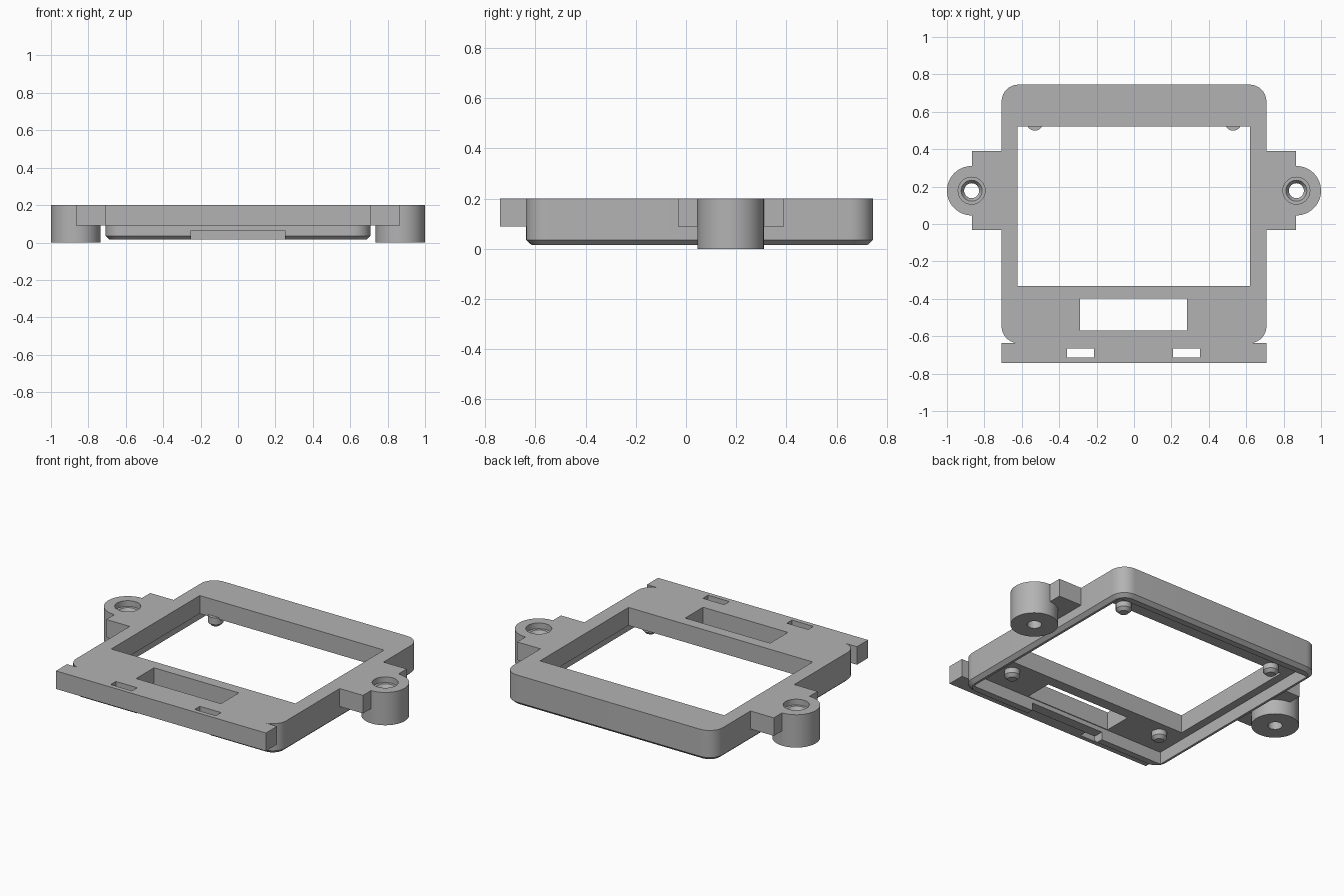
import bpy, bmesh, math

if "Cube" in bpy.data.objects:
    bpy.data.objects.remove(bpy.data.objects["Cube"])

plastic = bpy.data.materials.new("grey plastic")
plastic.diffuse_color = (0.45, 0.45, 0.45, 1)
plastic.use_nodes = True
plastic.node_tree.nodes["Principled BSDF"].inputs["Base Color"].default_value = plastic.diffuse_color


def loft(name, loops):
    """Closed solid through a stack of equal-length loops."""
    bm = bmesh.new()
    rings = [[bm.verts.new(p) for p in loop] for loop in loops]
    n = len(rings[0])
    bm.faces.new(rings[0][::-1])
    bm.faces.new(rings[-1])
    for a, b in zip(rings, rings[1:]):
        for i in range(n):
            j = (i + 1) % n
            bm.faces.new((a[i], a[j], b[j], b[i]))
    bmesh.ops.recalc_face_normals(bm, faces=bm.faces)
    me = bpy.data.meshes.new(name)
    bm.to_mesh(me)
    bm.free()
    me.materials.append(plastic)
    ob = bpy.data.objects.new(name, me)
    bpy.context.collection.objects.link(ob)
    return ob


def box(name, x0, x1, y0, y1, z0, z1):
    return loft(name, [[(x0, y0, z), (x1, y0, z), (x1, y1, z), (x0, y1, z)]
                       for z in (z0, z1)])


def lathe(name, x, y, profile, n=48):
    """Stack of circles given as (radius, z)."""
    return loft(name, [[(x + r * math.cos(2 * math.pi * i / n),
                         y + r * math.sin(2 * math.pi * i / n), z)
                        for i in range(n)] for r, z in profile])


def rounded(x0, x1, y0, y1, r, z, inset=0.0, n=10):
    pts = []
    for k, (cx, cy) in enumerate([(x1 - r, y1 - r), (x0 + r, y1 - r),
                                  (x0 + r, y0 + r), (x1 - r, y0 + r)]):
        for i in range(n + 1):
            a = math.pi / 2 * (k + i / n)
            pts.append((cx + (r - inset) * math.cos(a),
                        cy + (r - inset) * math.sin(a), z))
    return pts


def combine(target, other, op):
    m = target.modifiers.new("combine", 'BOOLEAN')
    m.operation, m.solver, m.object = op, 'EXACT', other
    bpy.context.view_layer.objects.active = target
    bpy.ops.object.modifier_apply(modifier=m.name)
    bpy.data.objects.remove(other, do_unlink=True)


# Rounded shell with a chamfered lower edge
B = (-0.708, 0.708, -0.637, 0.745, 0.09)
frame = loft("frame", [rounded(*B, 0.015, 0.022), rounded(*B, 0.035), rounded(*B, 0.2)])

# Hollow underside, display window, front cutout and notch in the front wall
combine(frame, box("cavity", -0.672, 0.672, -0.575, 0.685, -0.1, 0.09), 'DIFFERENCE')
combine(frame, box("window", -0.622, 0.62, -0.332, 0.52, -0.1, 0.3), 'DIFFERENCE')
combine(frame, box("cutout", -0.288, 0.284, -0.57, -0.398, -0.1, 0.3), 'DIFFERENCE')
combine(frame, box("notch", -0.25, 0.25, -0.7, -0.56, -0.1, 0.063), 'DIFFERENCE')

# Front bar with two strap slots
combine(frame, box("front_bar", -0.708, 0.708, -0.742, -0.635, 0.09, 0.2), 'UNION')
for x0, x1 in ((-0.358, -0.214), (0.208, 0.352)):
    combine(frame, box("slot", x0, x1, -0.715, -0.665, 0.05, 0.3), 'DIFFERENCE')

for s in (-1, 1):
    # Ear plate and screw boss
    xa, xb = sorted((s * 0.69, s * 0.865))
    combine(frame, box("ear", xa, xb, -0.032, 0.39, 0.09, 0.2), 'UNION')
    combine(frame, lathe("boss", s * 0.868, 0.178, [(0.132, 0), (0.132, 0.2)], 64), 'UNION')
    # Counterbored screw hole
    combine(frame, lathe("screw_hole", s * 0.868, 0.178,
                         [(0.04, -0.1), (0.04, 0.14), (0.056, 0.165),
                          (0.072, 0.165), (0.072, 0.3)]), 'DIFFERENCE')
    # Locating pegs under the top plate
    for y in (0.543, -0.415):
        combine(frame, lathe("peg", s * 0.53, y,
                             [(0.026, 0.04), (0.044, 0.058), (0.044, 0.1)], 32), 'UNION')

# Smooth curves, sharp edges
bpy.ops.object.select_all(action='DESELECT')
frame.select_set(True)
bpy.context.view_layer.objects.active = frame
bpy.ops.object.shade_smooth_by_angle(angle=math.radians(30))
